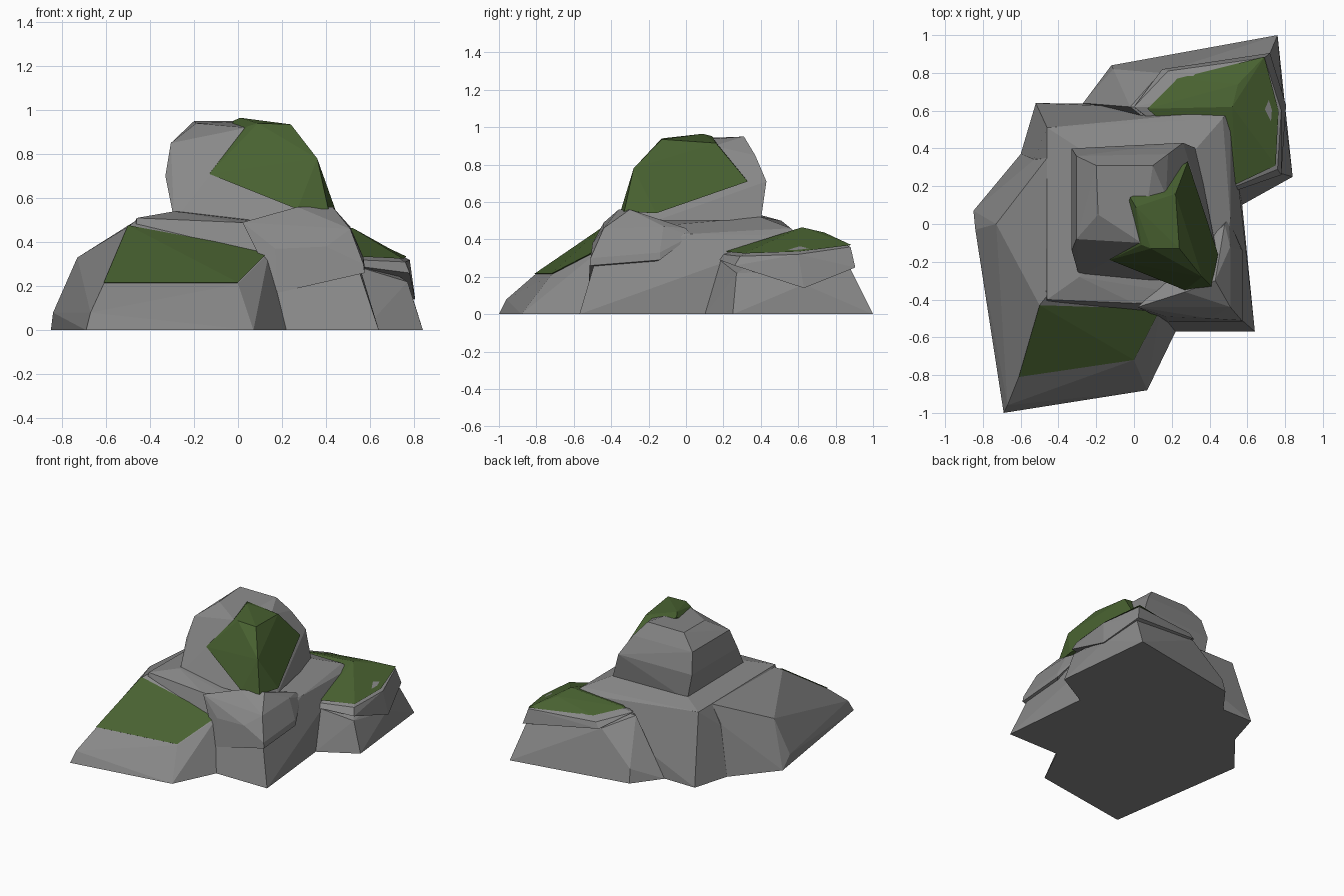
import bpy, bmesh


def paint(name, *rgb):
    m = bpy.data.materials.new(name)
    m.diffuse_color = (*rgb, 1)
    return m


moss = paint("moss_green", 0.065, 0.12, 0.03)
stone = paint("stone_grey", 0.25, 0.25, 0.25)


def chunk(name, *rings, mat=stone):
    """Faceted boulder: the hull around a stack of corner rings."""
    bm = bmesh.new()
    for ring in rings:
        for p in ring:
            bm.verts.new(p)
    res = bmesh.ops.convex_hull(bm, input=bm.verts)
    junk = {g for g in res["geom_interior"] + res["geom_unused"]
            if isinstance(g, bmesh.types.BMVert)}
    bmesh.ops.delete(bm, geom=list(junk), context='VERTS')
    bmesh.ops.dissolve_limit(bm, angle_limit=0.08, verts=bm.verts, edges=bm.edges)
    bmesh.ops.recalc_face_normals(bm, faces=bm.faces)
    me = bpy.data.meshes.new(name)
    bm.to_mesh(me)
    bm.free()
    me.materials.append(mat)
    ob = bpy.data.objects.new(name, me)
    bpy.context.collection.objects.link(ob)
    return ob


# Low sloping boulder at front left
chunk("front_left_boulder",
      [(-.69, -1, 0), (.07, -.88, 0), (.22, -.57, 0), (-.60, .37, 0), (-.85, .07, 0)],
      [(-.67, -.96, .08), (-.84, -.03, .08)],
      [(-.61, -.81, .21), (0, -.72, .21), (-.73, 0, .33), (-.53, .34, .36)],
      [(-.50, -.43, .47), (.14, -.45, .35), (-.46, -.38, .5), (-.46, .35, .5)])

# Central block with the wide shelf
chunk("middle_block",
      [(-.52, .64, 0), (-.60, .37, 0), (-.50, -.50, 0), (.22, -.57, 0), (.64, -.57, 0),
       (.57, .10, 0), (.52, .63, 0)],
      [(.18, -.49, .2), (.55, -.49, .27), (-.53, .34, .35)],
      [(-.46, .51, .5), (-.46, -.40, .51), (0, -.42, .49), (.45, -.40, .45),
       (.51, .03, .43), (.51, .60, .42), (.47, .56, .46)],
      [(-.29, .40, .53), (-.29, -.28, .54), (.33, .40, .52)])

# Overhanging slab on the front right corner
chunk("front_right_slab",
      [(.18, -.52, .17), (.575, -.515, .26), (.575, -.14, .29), (.50, .03, .42)],
      [(.17, -.49, .37), (.40, -.50, .38), (.57, -.51, .30), (.57, -.14, .33)],
      [(.02, -.44, .49), (.51, -.44, .46), (.51, -.12, .47), (.27, -.36, .56),
       (.43, -.30, .56), (.48, .0, .46)])

# Back right boulder: foot and overhanging cap
chunk("back_right_foot",
      [(.50, .07, 0), (.57, .10, 0), (.84, .25, 0), (.76, 1, 0), (-.12, .84, 0), (-.27, .64, 0)],
      [(.73, .935, .07), (-.11, .82, .1)],
      [(.54, .18, .29), (.77, .27, .22), (.79, .63, .16), (.71, .88, .24),
       (.14, .80, .33), (-.02, .62, .40), (.5, .6, .4)])
chunk("back_right_cap",
      [(.55, .18, .29), (.78, .26, .26), (.805, .63, .14), (.72, .905, .25), (.15, .82, .33)],
      [(.54, .20, .32), (.76, .29, .31), (.78, .6, .32), (.69, .88, .36),
       (.18, .81, .37), (0, .62, .42)],
      [(.52, .62, .45), (.55, .74, .425)])

# Tall summit rock
chunk("summit_rock",
      [(-.29, .40, .5), (-.29, -.28, .5), (.43, -.31, .5), (.44, -.16, .5), (.33, .40, .5)],
      [(-.33, .40, .70), (-.33, -.14, .70), (.26, .43, .71)],
      [(-.305, .36, .85), (-.305, -.08, .85), (.18, .37, .85)],
      [(-.20, .31, .95), (.10, .31, .95), (-.19, .05, .94), (.04, -.10, .92), (.17, .15, .90)])

# Moss patches
chunk("front_moss",
      [(-.50, -.43, .477), (.14, -.45, .357), (0, -.72, .217), (-.61, -.81, .217)],
      [(-.40, -.45, .4), (.05, -.46, .3), (-.05, -.68, .19), (-.55, -.75, .19)], mat=moss)
chunk("back_right_moss",
      [(.54, .21, .335), (.75, .31, .325), (.765, .6, .335), (.69, .885, .37), (.23, .77, .39),
       (.07, .61, .43)],
      [(.52, .62, .465), (.55, .74, .437), (.4, .55, .4)], mat=moss)
chunk("summit_moss",
      [(.41, -.33, .55), (.27, -.35, .55), (.445, -.16, .54)],
      [(-.13, -.19, .71), (.36, -.28, .78), (.285, .33, .71)],
      [(.04, -.11, .925), (.09, -.13, .94), (.24, -.13, .935), (-.02, .14, .952),
       (.01, .09, .965), (.22, .16, .915)], mat=moss)
